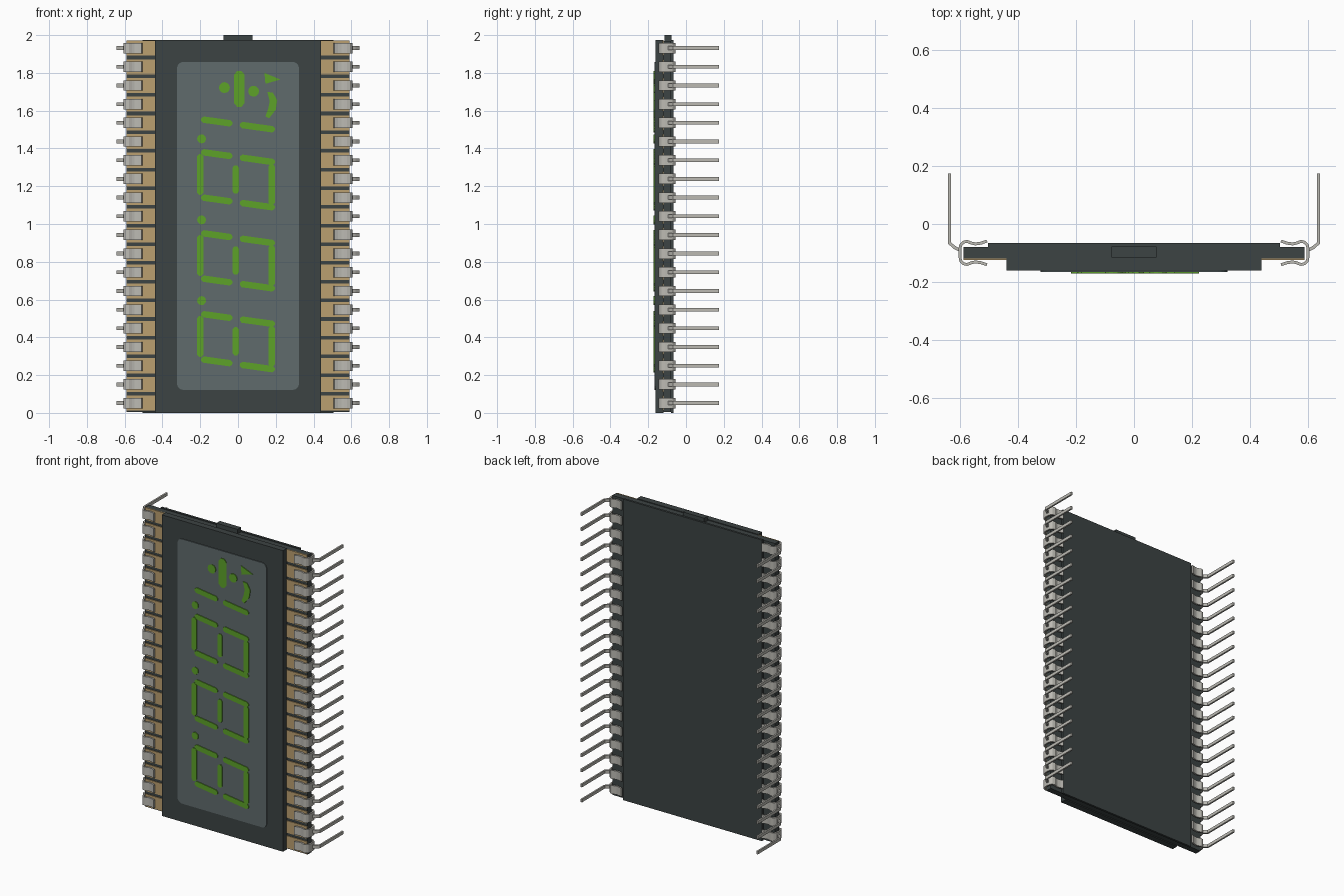
import bpy, bmesh, math
from mathutils import Vector

cube = bpy.data.objects.get("Cube")
if cube:
    bpy.data.objects.remove(cube, do_unlink=True)


def material(name, rgb, rough=0.6):
    m = bpy.data.materials.new(name)
    m.use_nodes = True
    m.diffuse_color = (*rgb, 1)
    bsdf = m.node_tree.nodes["Principled BSDF"]
    bsdf.inputs["Base Color"].default_value = (*rgb, 1)
    bsdf.inputs["Roughness"].default_value = rough
    return m


DARK = material("dark housing", (0.045, 0.056, 0.056))
GREY = material("screen grey", (0.115, 0.145, 0.15))
GREEN = material("segment green", (0.11, 0.36, 0.022))
GOLD = material("contact gold", (0.5, 0.35, 0.16))
METAL = material("pin metal", (0.5, 0.49, 0.45))

PIN_COUNT, PITCH, FIRST_Z = 20, 0.0989, 0.052


def finish(name, bm, mat):
    bmesh.ops.recalc_face_normals(bm, faces=bm.faces)
    mesh = bpy.data.meshes.new(name)
    bm.to_mesh(mesh)
    bm.free()
    mesh.materials.append(mat)
    ob = bpy.data.objects.new(name, mesh)
    bpy.context.collection.objects.link(ob)
    return ob


def add_prism(bm, outline, depth):
    """Extrude a closed 3D outline along the depth vector."""
    face = bm.faces.new([bm.verts.new(p) for p in outline])
    ext = bmesh.ops.extrude_face_region(bm, geom=[face])
    verts = [g for g in ext["geom"] if isinstance(g, bmesh.types.BMVert)]
    bmesh.ops.translate(bm, verts=verts, vec=depth)


def box(name, x0, x1, y0, y1, z0, z1, mat):
    bm = bmesh.new()
    add_prism(bm, [(x0, y0, z0), (x1, y0, z0), (x1, y0, z1), (x0, y0, z1)], (0, y1 - y0, 0))
    return finish(name, bm, mat)


def strip(name, path, thick, width, mat):
    """Bent metal strip following a path in the xy plane."""
    pts = [Vector(p) for p in path]
    left, right = [], []
    for i, p in enumerate(pts):
        a = (p - pts[i - 1]).normalized() if i else Vector((0, 0))
        b = (pts[i + 1] - p).normalized() if i < len(pts) - 1 else Vector((0, 0))
        t = (a + b).normalized()
        n = Vector((-t.y, t.x)) * thick / 2
        left.append(p + n)
        right.append(p - n)
    bm = bmesh.new()
    z = FIRST_Z - width / 2
    add_prism(bm, [(q.x, q.y, z) for q in left + right[::-1]], (0, 0, width))
    return finish(name, bm, mat)


def repeat(ob):
    """Copy a part up the edge and across to the other side."""
    arr = ob.modifiers.new("row", "ARRAY")
    arr.count = PIN_COUNT
    arr.use_relative_offset = False
    arr.use_constant_offset = True
    arr.constant_offset_displace = (0, 0, PITCH)
    ob.modifiers.new("sides", "MIRROR")


# Layered housing and the filling tab on top
box("back_plate", -0.505, 0.505, -0.08, -0.066, 0.0, 1.975, DARK)
box("middle_plate", -0.59, 0.59, -0.12, -0.08, 0.006, 1.97, DARK)
box("front_plate", -0.44, 0.44, -0.161, -0.12, 0.0, 1.975, DARK)
box("top_tab", -0.077, 0.077, -0.115, -0.078, 1.97, 2.0, DARK)

# Screen window with rounded corners
bm = bmesh.new()
outline = []
for quarter, (cx, cz) in enumerate([(0.29, 1.825), (-0.29, 1.825), (-0.29, 0.155), (0.29, 0.155)]):
    for step in range(5):
        a = math.pi / 2 * (quarter + step / 4)
        outline.append((cx + 0.033 * math.cos(a), -0.166, cz + 0.033 * math.sin(a)))
add_prism(bm, outline, (0, 0.006, 0))
finish("screen", bm, GREY)

# Contact pads, clips and bent leads along both edges
repeat(box("contact_pad", 0.44, 0.589, -0.125, -0.119,
           FIRST_Z - 0.04, FIRST_Z + 0.04, GOLD))
half = [(0.508, 0.041), (0.528, 0.034), (0.548, 0.031), (0.562, 0.034),
        (0.577, 0.04), (0.59, 0.037), (0.599, 0.027), (0.602, 0.012)]
clip = [(x, -0.1 - d) for x, d in half] + [(x, -0.1 + d) for x, d in reversed(half)]
repeat(strip("clip", clip, 0.01, 0.055, METAL))
repeat(strip("lead", [(0.6, -0.092), (0.62, -0.081), (0.638, -0.066), (0.638, 0.175)],
             0.011, 0.02, METAL))

# Display segments: flat shapes on the screen
FACE, RAISE = -0.171, 0.006
bm = bmesh.new()


def plate(points):
    add_prism(bm, [(x, FACE, z) for x, z in points], (0, RAISE, 0))


def segment(x0, z0, x1, z1, width=0.034):
    """Bar with bevelled ends."""
    p, q = Vector((x0, z0)), Vector((x1, z1))
    d = (q - p).normalized()
    n = Vector((-d.y, d.x)) * width / 2
    e = d * width * 0.35
    plate([p - n * 0.4, p + e - n, q - e - n, q - n * 0.4,
           q + n * 0.4, q - e + n, p + e + n, p + n * 0.4])


def disc(x, z, r):
    plate([(x + r * math.cos(math.tau * i / 12), z + r * math.sin(math.tau * i / 12))
           for i in range(12)])


def slanted(zc, x0, z0, x1, z1):
    segment(x0, zc + z0 - 0.14 * x0, x1, zc + z1 - 0.14 * x1)


def cross_bars(zc, dz):
    slanted(zc, -0.195, dz, -0.03, dz)
    slanted(zc, 0.01, dz, 0.195, dz)


# Three full digits with their points
for zc in (0.377, 0.805, 1.234):
    cross_bars(zc, 0.12)
    cross_bars(zc, -0.12)
    for x, reach in ((-0.2, 0.108), (-0.012, 0.075), (0.178, 0.108)):
        z = zc - 0.14 * x
        segment(x, z - reach, x, z + reach)
    disc(-0.193, zc + 0.217, 0.024)

# Leading half digit and the sign symbols
cross_bars(1.527, 0)
segment(0.007, 1.62, 0.007, 1.81, 0.055)
disc(-0.072, 1.722, 0.029)
disc(0.083, 1.703, 0.029)

# Arrow head and its curved tail
plate([(0.14, 1.8), (0.225, 1.765), (0.145, 1.742)])
plate([(0.155, 1.70), (0.185, 1.695), (0.208, 1.655), (0.2, 1.605), (0.165, 1.56),
       (0.145, 1.57), (0.16, 1.61), (0.168, 1.65)])
finish("display_segments", bm, GREEN)
